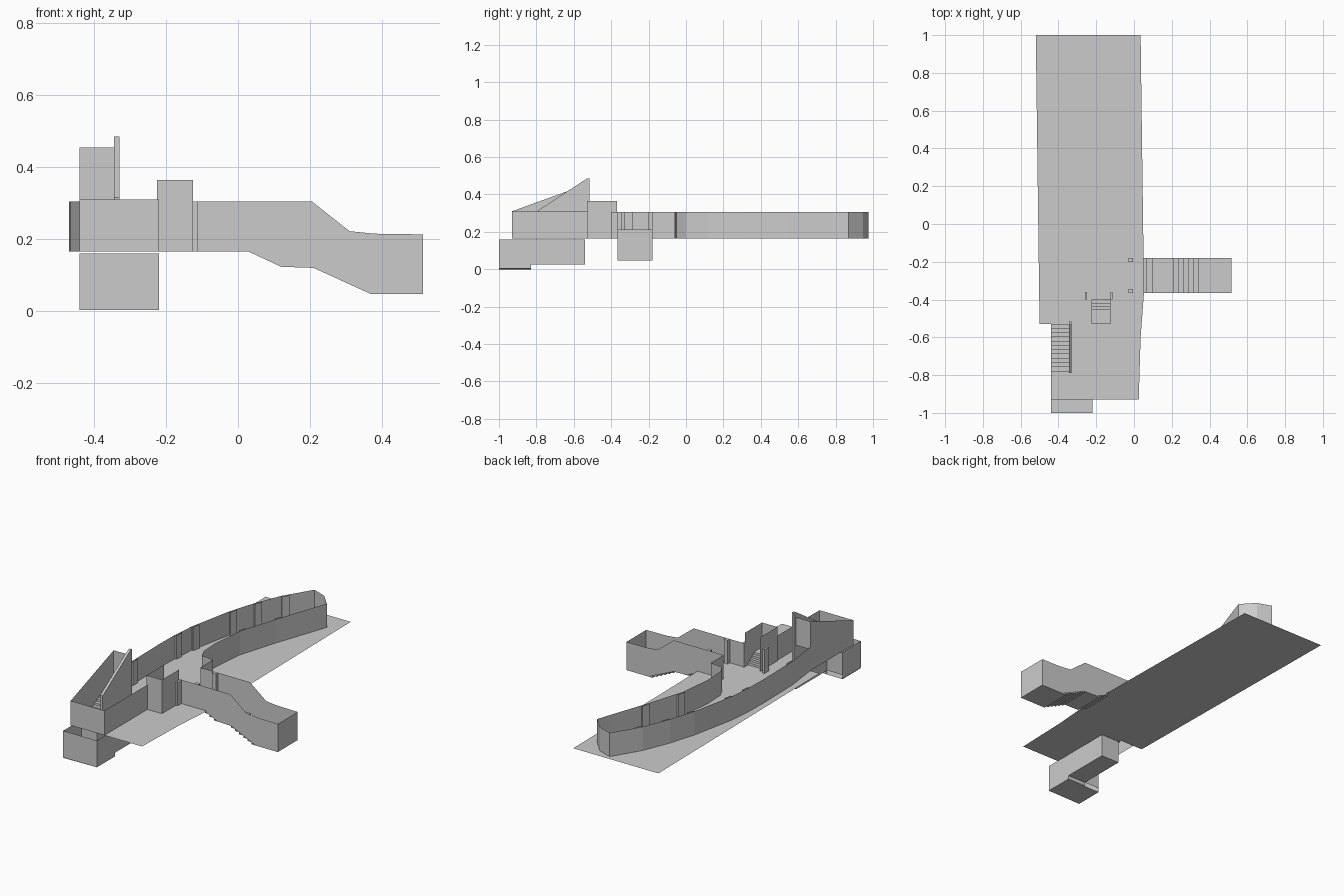
import bpy, math

if "Cube" in bpy.data.objects:
    bpy.data.objects.remove(bpy.data.objects["Cube"])

Z0, Z1 = 0.165, 0.305   # main floor and wall-top heights


def mesh(name, verts, faces):
    me = bpy.data.meshes.new(name)
    me.from_pydata(verts, [], faces)
    me.update()
    ob = bpy.data.objects.new(name, me)
    bpy.context.collection.objects.link(ob)
    return ob


def wall(name, path, lo=Z0, hi=Z1):
    """Thin upright wall following a plan path."""
    n = len(path)
    verts = [(x, y, lo) for x, y in path] + [(x, y, hi) for x, y in path]
    return mesh(name, verts, [(i, i + 1, n + i + 1, n + i) for i in range(n - 1)])


def panel(name, pts):
    return mesh(name, pts, [tuple(range(len(pts)))])


def box(name, x0, x1, y0, y1, z0, z1):
    v = [(x, y, z) for x in (x0, x1) for y in (y0, y1) for z in (z0, z1)]
    return mesh(name, v, [(0, 1, 3, 2), (4, 6, 7, 5), (0, 4, 5, 1),
                          (2, 3, 7, 6), (0, 2, 6, 4), (1, 5, 7, 3)])


def ribbon(name, profile, lo, hi, axis):
    """Sweep an open (run, height) profile across lo..hi."""
    if axis == 'x':
        rows = [[(r, s, z) for r, z in profile] for s in (lo, hi)]
    else:
        rows = [[(s, r, z) for r, z in profile] for s in (lo, hi)]
    n = len(profile)
    return mesh(name, rows[0] + rows[1],
                [(i, i + 1, n + i + 1, n + i) for i in range(n - 1)])


def steps(r0, z0, r1, z1, n):
    """Stepped profile from (r0, z0) to (r1, z1)."""
    pts = [(r0, z0)]
    for i in range(n):
        z = z0 + (z1 - z0) * (i + 1) / n
        pts += [(r0 + (r1 - r0) * i / n, z), (r0 + (r1 - r0) * (i + 1) / n, z)]
    return pts


# Main floor sheet, notched around the upper stair
panel("main_floor", [(x, y, Z0) for x, y in (
    (-0.52, 1.0), (0.035, 1.0), (0.053, -0.36), (0.035, -0.60), (0.025, -0.93),
    (-0.44, -0.93), (-0.44, -0.78), (-0.34, -0.78), (-0.34, -0.53), (-0.50, -0.53))])

# Curved hall walls
left = [(-0.44, -0.53), (-0.465, -0.33), (-0.47, -0.05), (-0.467, 0.08), (-0.455, 0.22),
        (-0.40, 0.49), (-0.35, 0.65), (-0.285, 0.81), (-0.185, 0.975)]
right = [(-0.12, -0.18), (-0.12, -0.06), (-0.20, -0.05), (-0.225, 0.0), (-0.23, 0.12),
         (-0.21, 0.32), (-0.14, 0.55), (-0.06, 0.78), (-0.03, 0.87), (-0.10, 0.945),
         (-0.185, 0.975)]
wall("hall_left_wall", left)
wall("hall_right_wall", right)


# Shallow pilasters along the hall
def pilasters(path, picks, side):
    for i in picks:
        (ax, ay), (bx, by) = path[i], path[i + 1]
        L = math.hypot(bx - ax, by - ay)
        ux, uy = (bx - ax) / L, (by - ay) / L
        nx, ny = uy * side * 0.01, -ux * side * 0.01
        a, b = (ax, ay), (ax + ux * 0.045, ay + uy * 0.045)
        wall("pilaster", [a, (a[0] + nx, a[1] + ny), (b[0] + nx, b[1] + ny), b])


pilasters(left, (1, 3, 4, 5, 6, 7), 1)
pilasters(right, (5, 6), -1)

# Front wing walls around the stair landing
wall("wing_wall", [(-0.44, -0.93), (-0.22, -0.93), (-0.22, -0.53)], Z0, 0.31)
panel("stair_outer_wall", [(-0.44, -0.93, Z0), (-0.44, -0.53, Z0),
                           (-0.44, -0.53, 0.455), (-0.44, -0.93, 0.31)])
wall("stair_end_wall", [(-0.44, -0.53), (-0.34, -0.53)], 0.29, 0.455)

# Rising stair with its thick sloped divider
ribbon("upper_stair", steps(-0.78, Z0, -0.53, 0.305, 11), -0.44, -0.345, 'y')
side = [(-0.79, Z0), (-0.515, Z0), (-0.515, 0.485), (-0.53, 0.485), (-0.79, 0.315)]
mesh("stair_divider", [(x, y, z) for x in (-0.345, -0.33) for y, z in side],
     [(0, 1, 2, 3, 4), (9, 8, 7, 6, 5)] +
     [(i, i + 5, (i + 1) % 5 + 5, (i + 1) % 5) for i in range(5)])

# Lower room under the front wing
wall("lower_front_wall", [(-0.44, -0.83), (-0.44, -1.0), (-0.22, -1.0), (-0.22, -0.83)], 0.003, 0.16)
panel("lower_front_floor", [(-0.44, -1, 0), (-0.22, -1, 0.003), (-0.22, -0.83, 0.003), (-0.44, -0.83, 0)])
wall("lower_back_wall", [(-0.22, -0.83), (-0.22, -0.54), (-0.34, -0.54), (-0.34, -0.83),
                         (-0.44, -0.83)], 0.025, 0.16)
ribbon("lower_back_floor", [(-0.83, 0.003), (-0.83, 0.025), (-0.54, 0.025)], -0.34, -0.22, 'y')

# Booth in the hall with a short inner stair
wall("booth_walls", [(-0.225, -0.37), (-0.225, -0.53), (-0.125, -0.53), (-0.125, -0.37)], Z0, 0.365)
ribbon("booth_steps", steps(-0.40, Z0, -0.47, 0.22, 4) + [(-0.53, 0.22)], -0.225, -0.125, 'y')
for x in (-0.26, -0.125):
    box("booth_door_post", x, x + 0.012, -0.40, -0.36, Z0, Z1)

# Side passage: stepped floor, two profiled walls, end wall
floor_line = ([(-0.12, Z0)] + steps(0.04, Z0, 0.13, 0.122, 3) +
              steps(0.21, 0.122, 0.37, 0.047, 6) + [(0.515, 0.047)])
ribbon("passage_floor", floor_line, -0.365, -0.18, 'x')
outline = [(-0.12, Z0), (0.03, Z0), (0.12, 0.123), (0.21, 0.12), (0.37, 0.047), (0.515, 0.047),
           (0.515, 0.213), (0.38, 0.215), (0.31, 0.222), (0.205, 0.305), (-0.12, 0.305)]
for name, y in (("passage_front_wall", -0.365), ("passage_back_wall", -0.18)):
    panel(name, [(x, y, z) for x, z in outline])
wall("passage_end_wall", [(0.515, -0.365), (0.515, -0.18)], 0.047, 0.213)

# Passage mouth posts
for y in (-0.365, -0.20):
    box("passage_post", -0.03, -0.005, y, y + 0.02, Z0, Z1)
